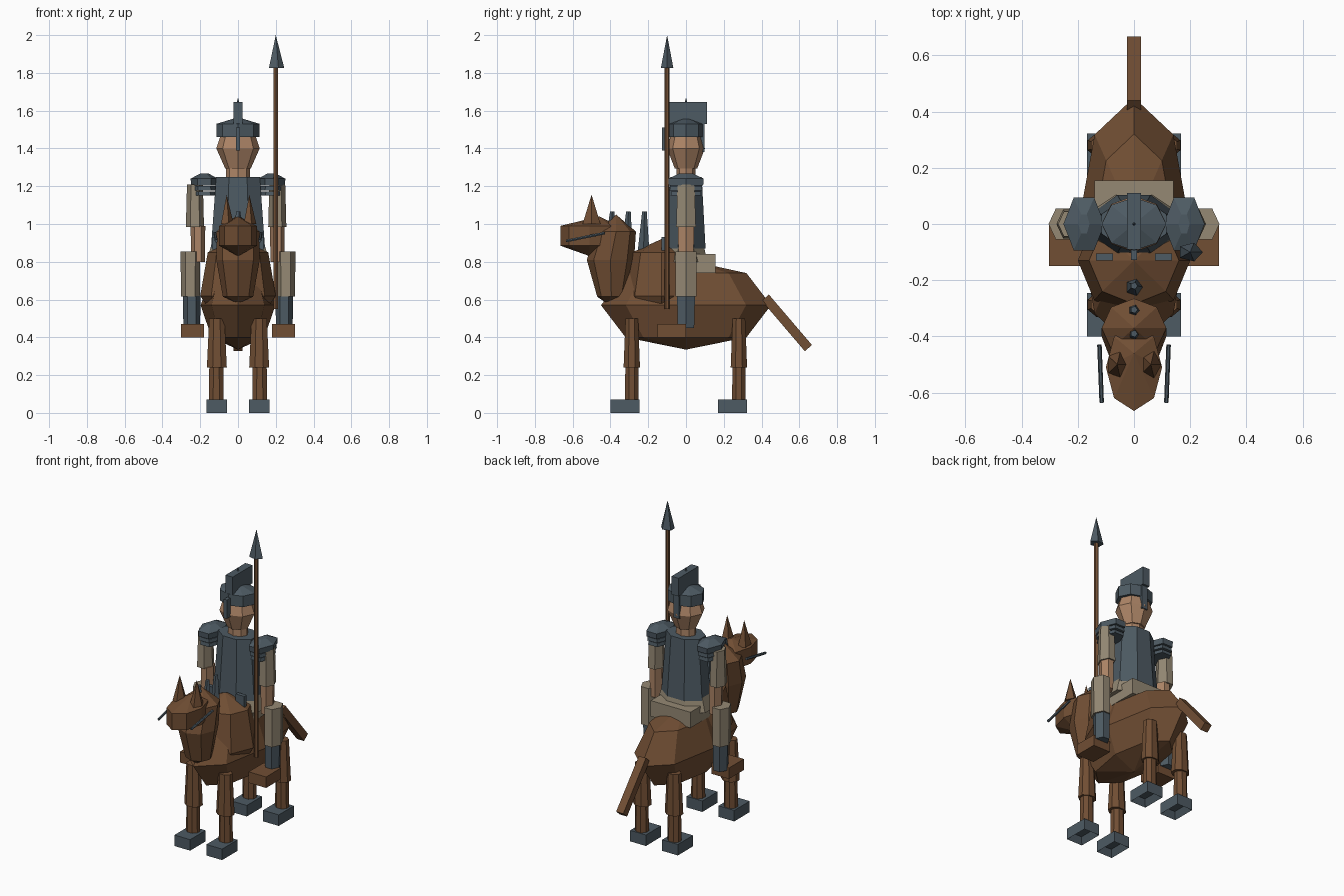
import bpy, bmesh, math
from mathutils import Vector

if "Cube" in bpy.data.objects:
    bpy.data.objects.remove(bpy.data.objects["Cube"])


def material(name, rgb):
    m = bpy.data.materials.new(name)
    m.diffuse_color = (*rgb, 1)
    m.use_nodes = True
    m.node_tree.nodes["Principled BSDF"].inputs["Base Color"].default_value = m.diffuse_color
    return m


BROWN = material("horse brown", (0.165, 0.077, 0.034))
STEEL = material("slate steel", (0.075, 0.103, 0.125))
CLOTH = material("tan cloth", (0.30, 0.25, 0.175))
SKIN = material("skin", (0.42, 0.235, 0.135))


def finish(bm, name, mat):
    bmesh.ops.recalc_face_normals(bm, faces=bm.faces)
    me = bpy.data.meshes.new(name)
    bm.to_mesh(me)
    bm.free()
    me.materials.append(mat)
    ob = bpy.data.objects.new(name, me)
    bpy.context.collection.objects.link(ob)
    return ob


def loft(name, mat, rings, n=8, x=0, phase=0.0):
    """Stacked n-sided rings, each (z, y centre, x radius, y radius); radius 0 makes a tip."""
    bm = bmesh.new()
    loops = []
    for z, yc, rx, ry in rings:
        if rx == 0:
            loops.append([bm.verts.new((x, yc, z))])
            continue
        loops.append([bm.verts.new((x + rx * math.cos(phase + i * math.tau / n),
                                    yc + ry * math.sin(phase + i * math.tau / n), z))
                      for i in range(n)])
    for a, b in zip(loops, loops[1:]):
        for i in range(n):
            j = (i + 1) % n
            quad = [a[i % len(a)], a[j % len(a)], b[j % len(b)], b[i % len(b)]]
            bm.faces.new(list(dict.fromkeys(quad)))
    for end in (loops[0], loops[-1]):
        if len(end) > 2:
            bm.faces.new(end)
    return finish(bm, name, mat)


def box(name, mat, x, y, z, hollow=0):
    """Box from (min, max) ranges, optionally hollowed from below."""
    bm = bmesh.new()
    bmesh.ops.create_cube(bm, size=1)
    for v in bm.verts:
        v.co = [r[0] if c < 0 else r[1] for r, c in zip((x, y, z), v.co)]
    if hollow:
        bm.normal_update()
        under = min(bm.faces, key=lambda f: f.calc_center_median().z)
        bmesh.ops.inset_region(bm, faces=[under], thickness=0.03)
        for v in under.verts:
            v.co.z += hollow
    return finish(bm, name, mat)


def bar(name, mat, a, b, r, n=6):
    """Straight bar between two points."""
    a, b = Vector(a), Vector(b)
    bm = bmesh.new()
    bmesh.ops.create_cone(bm, cap_ends=True, segments=n, radius1=r, radius2=r,
                          depth=(b - a).length)
    ob = finish(bm, name, mat)
    ob.location = (a + b) / 2
    ob.rotation_mode = 'QUATERNION'
    ob.rotation_quaternion = (b - a).to_track_quat('Z', 'X')
    return ob


FLAT8 = math.pi / 8

# Horse: barrel, shoulders, neck and head
loft("horse_body", BROWN, [(0.335, 0, 0, 0), (0.40, 0, 0.14, 0.32), (0.57, 0, 0.198, 0.45),
                           (0.74, 0, 0.14, 0.32), (0.81, 0, 0, 0)])
loft("horse_shoulders", BROWN, [(0.50, -0.13, 0.12, 0.12), (0.62, -0.13, 0.20, 0.20),
                                (0.85, -0.13, 0.16, 0.155), (0.92, -0.13, 0, 0)])
loft("horse_neck", BROWN, [(0.58, -0.42, 0, 0), (0.615, -0.395, 0.08, 0.075),
                           (0.81, -0.40, 0.115, 0.125), (0.96, -0.37, 0.115, 0.105),
                           (1.05, -0.37, 0, 0)])
loft("horse_head", BROWN, [(0.83, -0.51, 0, 0), (0.885, -0.51, 0.10, 0.155),
                           (0.99, -0.51, 0.10, 0.155), (1.04, -0.46, 0, 0)])

# Mane spikes
for y, z0, r in ((-0.395, 0.99, 0.02), (-0.31, 0.92, 0.026), (-0.225, 0.85, 0.033)):
    loft("mane_spike", STEEL, [(z0, y, r, r), (1.065, y + 0.005, 0.013, 0.013)], n=5)

# Tail: square bar slanting down
tail = bar("horse_tail", BROWN, (0, 0.42, 0.61), (0, 0.648, 0.343), 0.035, n=4)
for v in tail.data.vertices:
    v.co.x, v.co.y = (math.copysign(0.025, v.co.x + v.co.y),
                      math.copysign(0.025, v.co.y - v.co.x))

for s in (-1, 1):
    # Ears and rein bars
    loft("horse_ear", BROWN, [(1.0, -0.50, 0.037, 0.05), (1.155, -0.50, 0, 0)], n=5, x=s * 0.06)
    bar("rein_bar", STEEL, (s * 0.115, -0.635, 0.91), (s * 0.123, -0.43, 0.952), 0.008)

    # Horse legs and hooves
    for label, y, h0, h1 in (("front", -0.287, -0.40, -0.245), ("rear", 0.28, 0.17, 0.322)):
        loft(label + "_upper_leg", BROWN, [(0.24, y, 0.057, 0.047), (0.50, y, 0.044, 0.036)],
             x=s * 0.112, phase=FLAT8)
        loft(label + "_lower_leg", BROWN, [(0.06, y, 0.043, 0.039), (0.25, y, 0.04, 0.037)],
             x=s * 0.115, phase=FLAT8)
        box(label + "_hoof", STEEL, sorted((s * 0.057, s * 0.168)), (h0, h1), (0, 0.07), 0.04)

    # Rider legs: thigh, greave, boot
    loft("rider_thigh", CLOTH, [(0.615, 0, 0.05, 0.064), (0.855, 0, 0.052, 0.064)],
         n=6, x=s * 0.252)
    loft("rider_greave", STEEL, [(0.45, 0, 0.044, 0.05), (0.62, 0, 0.047, 0.055)],
         n=6, x=s * 0.245)
    box("rider_boot", BROWN, sorted((s * 0.18, s * 0.303)), (-0.15, 0.0), (0.40, 0.47))

    # Rider arms, the spear arm tucked slightly closer
    ax = -0.228 if s < 0 else 0.208
    loft("rider_sleeve", CLOTH, [(0.985, 0, 0.048, 0.06), (1.21, 0, 0.042, 0.052)], n=6, x=ax)
    loft("rider_forearm", SKIN, [(0.80, 0, 0.036, 0.045), (0.99, 0, 0.039, 0.05)],
         n=6, x=ax + 0.016 * (s < 0))

    # Layered shoulder armour
    px = s * 0.178
    loft("shoulder_cap", STEEL, [(1.205, 0, 0.07, 0.105), (1.24, 0, 0.073, 0.108),
                                 (1.268, 0, 0.02, 0.04)], n=6, x=px)
    loft("shoulder_plate", STEEL, [(1.178, 0, 0.069, 0.10), (1.20, 0, 0.066, 0.097)], n=6, x=px)
    loft("shoulder_plate_low", STEEL, [(1.15, 0, 0.064, 0.094), (1.172, 0, 0.061, 0.09)],
         n=6, x=px)

    # Small hip plates hanging from the torso
    box("hip_plate", STEEL, sorted((s * 0.075, s * 0.135)), (-0.13, -0.105), (0.86, 0.93))

# Saddle, skirt, torso
box("saddle", CLOTH, (-0.14, 0.14), (-0.05, 0.155), (0.74, 0.84))
loft("tunic_skirt", CLOTH, [(0.80, 0, 0.18, 0.12), (0.90, 0, 0.15, 0.10)], phase=FLAT8)
loft("torso_armour", STEEL, [(0.87, 0, 0.155, 0.112), (1.25, 0, 0.125, 0.09)], phase=FLAT8)

# Rider neck and head
loft("rider_neck", SKIN, [(1.24, 0, 0.064, 0.05), (1.31, 0, 0.062, 0.05)])
loft("rider_head", SKIN, [(1.295, 0, 0.068, 0.06), (1.40, 0, 0.115, 0.10),
                          (1.49, 0, 0.085, 0.075)])

# Helmet: band, dome, crest, finial, nose and nape guards
loft("helmet", STEEL, [(1.46, 0, 0.115, 0.095), (1.53, 0, 0.115, 0.095), (1.565, 0, 0, 0)])
box("helmet_crest", STEEL, (-0.025, 0.025), (-0.09, 0.11), (1.53, 1.645))
loft("helmet_finial", STEEL, [(1.64, 0, 0.008, 0.008), (1.67, 0, 0, 0)], n=4)
box("nose_guard", STEEL, (-0.011, 0.011), (-0.128, -0.09), (1.39, 1.51))
box("nape_guard", STEEL, (-0.02, 0.02), (0.07, 0.097), (1.38, 1.53))

# Spear
bar("spear_shaft", BROWN, (0.2, -0.10, 0.55), (0.2, -0.10, 1.84), 0.013)
loft("spear_head", STEEL, [(1.825, -0.10, 0.045, 0.035), (2.0, -0.10, 0, 0)], n=5, x=0.2)
